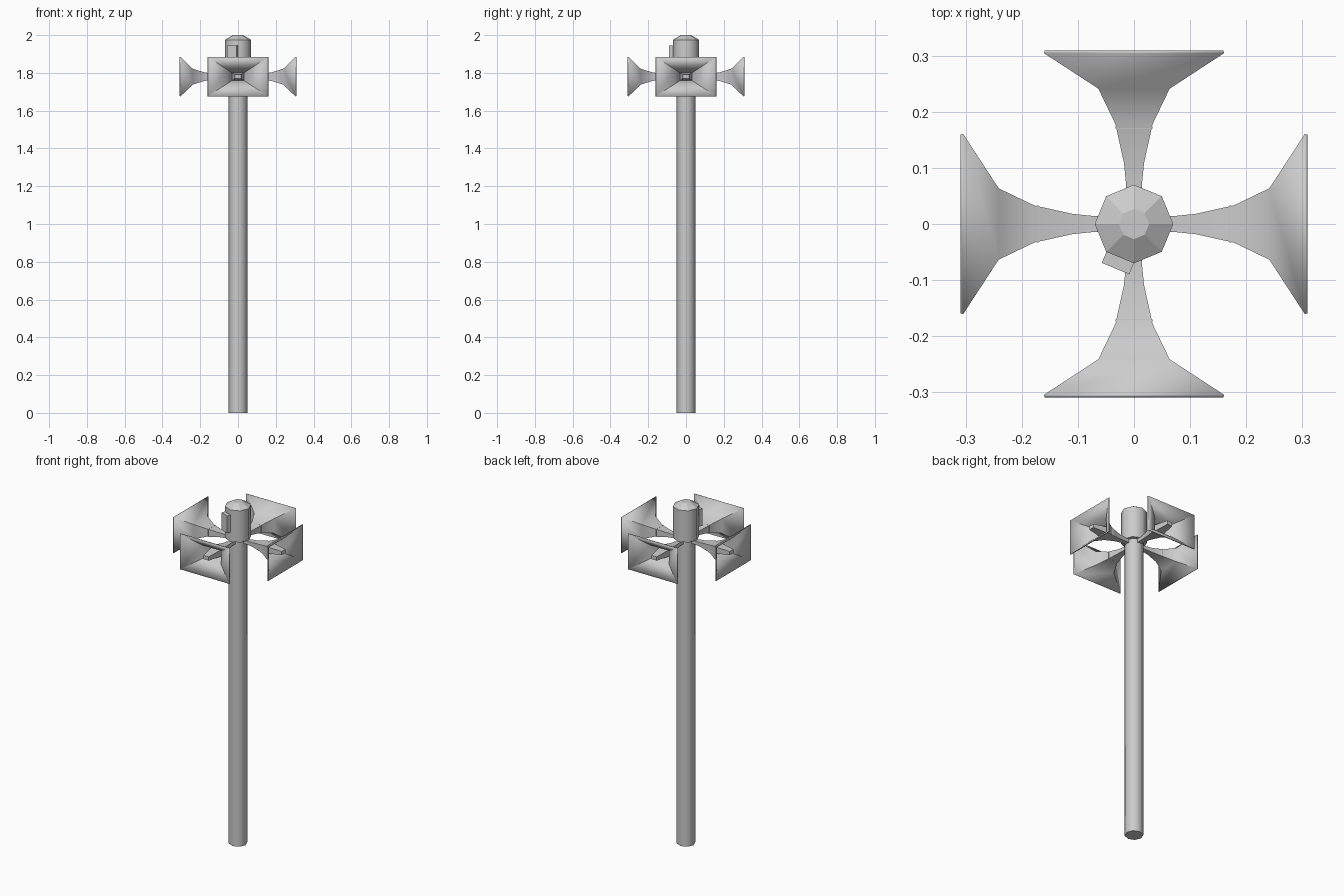
import bpy, bmesh, math
from mathutils import Matrix

if "Cube" in bpy.data.objects:
    bpy.data.objects.remove(bpy.data.objects["Cube"], do_unlink=True)

metal = bpy.data.materials.new("light grey metal")
metal.use_nodes = True
GREY = (0.6, 0.6, 0.6, 1)
metal.diffuse_color = GREY
metal.node_tree.nodes["Principled BSDF"].inputs["Base Color"].default_value = GREY

HORN_Z = 1.78


def add_object(name, bm, smooth_angle=None):
    bmesh.ops.recalc_face_normals(bm, faces=bm.faces)
    mesh = bpy.data.meshes.new(name)
    bm.to_mesh(mesh)
    bm.free()
    mesh.materials.append(metal)
    obj = bpy.data.objects.new(name, mesh)
    bpy.context.collection.objects.link(obj)
    if smooth_angle:
        bpy.ops.object.select_all(action="DESELECT")
        obj.select_set(True)
        bpy.context.view_layer.objects.active = obj
        bpy.ops.object.shade_smooth_by_angle(angle=math.radians(smooth_angle))
    return obj


def loft(rings, cap_start=True, cap_end=True):
    """Bridge equal-sized rings of points into a tube."""
    bm = bmesh.new()
    loops = [[bm.verts.new(p) for p in ring] for ring in rings]
    for a, b in zip(loops, loops[1:]):
        for i in range(len(a)):
            j = (i + 1) % len(a)
            bm.faces.new((a[i], a[j], b[j], b[i]))
    if cap_start:
        bm.faces.new(loops[0])
    if cap_end:
        bm.faces.new(loops[-1])
    return bm


def circle(radius, z, sides):
    steps = [math.tau * i / sides for i in range(sides)]
    return [(radius * math.cos(a), radius * math.sin(a), z) for a in steps]


def rectangle(reach, half_width, half_height):
    corners = ((-1, -1), (1, -1), (1, 1), (-1, 1))
    return [(reach, half_width * u, half_height * v) for u, v in corners]


# Pole and the capped housing on top
add_object("pole", loft([circle(0.05, z, 8) for z in (0, 1.85)]), 50)
housing_profile = ((0.07, 1.79), (0.07, 1.975), (0.027, 2.0))
housing = add_object("housing", loft([circle(r, z, 8) for r, z in housing_profile]), 50)
for face in housing.data.polygons:
    if face.normal.z > 0.3:
        face.use_smooth = False

# Control box on one facet of the housing
bm = bmesh.new()
bmesh.ops.create_cube(bm, size=1)
bmesh.ops.scale(bm, vec=(0.03, 0.053, 0.1), verts=bm.verts)
bmesh.ops.translate(bm, vec=(0.071, 0, 1.895), verts=bm.verts)
bmesh.ops.rotate(bm, cent=(0, 0, 0), matrix=Matrix.Rotation(math.radians(-112.5), 3, "Z"),
                 verts=bm.verts)
add_object("control_box", bm)

# Four flared horns, each with a tapered centre plug
horn_profile = ((0.04, 0.0105), (0.07, 0.0105), (0.11, 0.0145), (0.18, 0.03),
                (0.245, 0.0615), (0.309, 0.159))
for i, side in enumerate(("left", "back", "right", "front")):
    turn = Matrix.Translation((0, 0, HORN_Z)) @ Matrix.Rotation(i * math.pi / 2, 4, "Z")
    rings = [rectangle(r, w, w * 0.65) for r, w in horn_profile]
    horn = add_object(side + "_horn", loft(rings, cap_end=False), 35)
    horn.matrix_world = turn
    shell = horn.modifiers.new("wall", "SOLIDIFY")
    shell.thickness = 0.005
    shell.offset = -1
    plug = add_object(side + "_plug", loft([rectangle(0.17, 0.033, 0.022),
                                            rectangle(0.295, 0.017, 0.011)]))
    plug.matrix_world = turn
